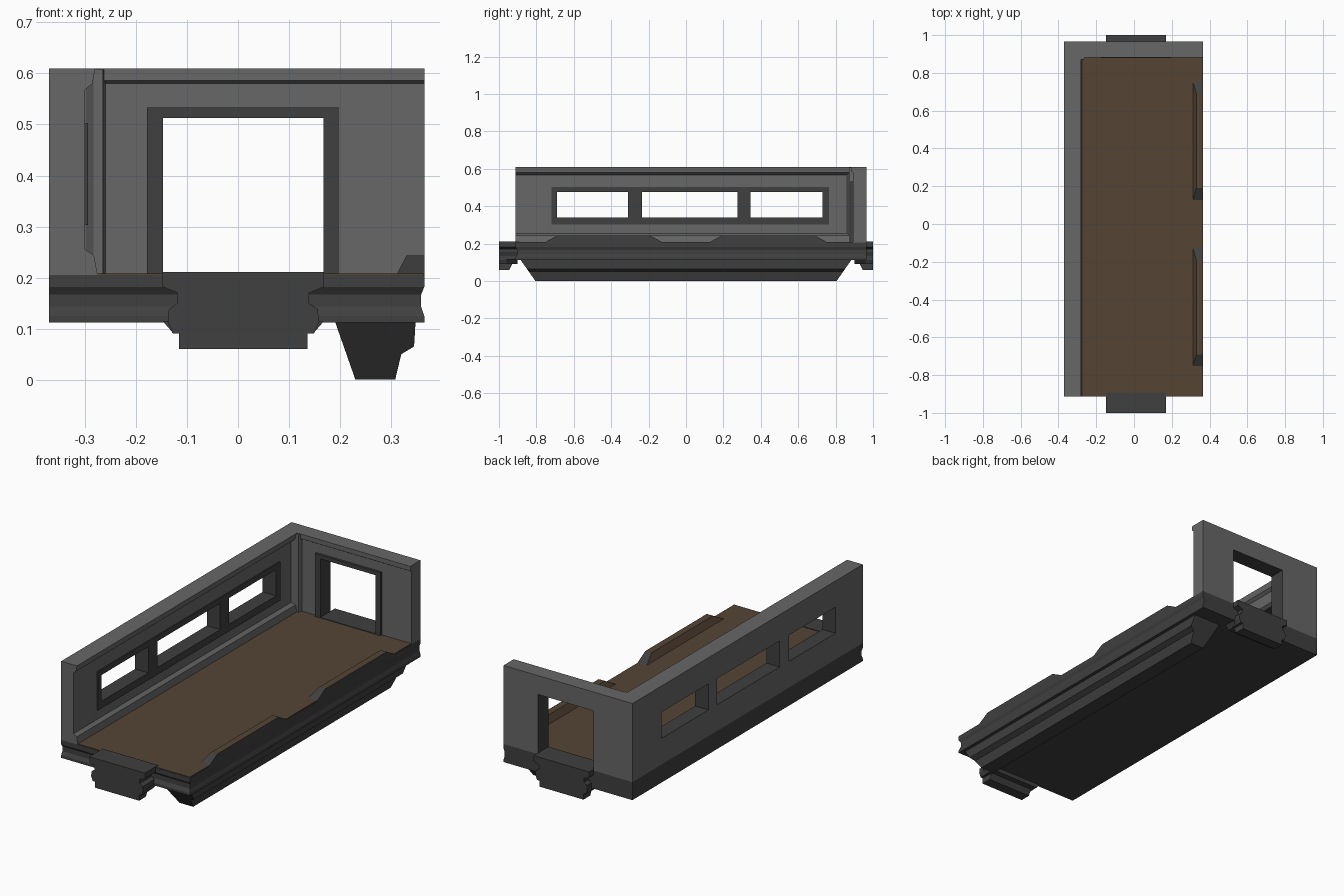
import bpy, bmesh
from mathutils import Vector

if "Cube" in bpy.data.objects:
    bpy.data.objects.remove(bpy.data.objects["Cube"])


def material(name, rgb):
    m = bpy.data.materials.new(name)
    m.diffuse_color = (*rgb, 1)
    m.use_nodes = True
    m.node_tree.nodes["Principled BSDF"].inputs["Base Color"].default_value = m.diffuse_color
    return m


WALL = material("wall grey", (0.135, 0.135, 0.135))
DARK = material("dark grey", (0.05, 0.05, 0.05))
BROWN = material("floor brown", (0.09, 0.058, 0.036))


def loft(name, rings, *mats):
    """Skin matching rings of points and cap both ends."""
    bm = bmesh.new()
    vs = [[bm.verts.new(p) for p in r] for r in rings]
    n = len(rings[0])
    for a, b in zip(vs, vs[1:]):
        for i in range(n):
            j = (i + 1) % n
            bm.faces.new((a[i], a[j], b[j], b[i]))
    bm.faces.new(vs[0])
    bm.faces.new(vs[-1])
    bmesh.ops.recalc_face_normals(bm, faces=bm.faces)
    me = bpy.data.meshes.new(name)
    bm.to_mesh(me)
    bm.free()
    for m in mats:
        me.materials.append(m)
    ob = bpy.data.objects.new(name, me)
    bpy.context.collection.objects.link(ob)
    return ob


def rect(x0, x1, y0, y1, z):
    return [(x0, y0, z), (x1, y0, z), (x1, y1, z), (x0, y1, z)]


def box(name, x0, x1, y0, y1, z0, z1, mat):
    return loft(name, [rect(x0, x1, y0, y1, z) for z in (z0, z1)], mat)


def paint(ob, rule, index=1):
    for f in ob.data.polygons:
        f.material_index = index if rule(f.center, f.normal) else 0


def cut(ob, cutter):
    mod = ob.modifiers.new("opening", 'BOOLEAN')
    mod.operation = 'DIFFERENCE'
    mod.solver = 'EXACT'
    mod.object = cutter
    bpy.context.view_layer.objects.active = ob
    bpy.ops.object.modifier_apply(modifier=mod.name)
    bpy.data.objects.remove(cutter)


X0, X1, Y0, Y1 = -0.37, 0.365, -0.912, 0.965

# base slab with a shallow groove along the front and right edges
groove = [(0.112, 0), (0.125, 0), (0.143, 1), (0.167, 1), (0.182, 0), (0.205, 0)]
loft("base_slab", [rect(X0, X1 - 0.006 * g, Y0 + 0.01 * g, Y1, z) for z, g in groove], DARK)

# floor
box("floor", -0.29, 0.363, Y0 + 0.002, 0.9, 0.2, 0.208, BROWN)

# underside skirt on the right, ends slanting inwards
skirt = [(0.19, 0.114), (0.23, 0), (0.308, 0), (0.32, 0.05), (0.345, 0.065), (0.348, 0.114)]
loft("side_skirt", [[(x, s * (0.805 + 0.08 * z / 0.114), z) for x, z in skirt]
                    for s in (-1, 1)], DARK)

# doorway couplers at both ends: z, half width, outer y, inner y
steps = [(0.06, 0.126, 1.0, 0.945), (0.09, 0.126, 1.0, 0.93), (0.091, 0.139, 1.0, 0.93),
         (0.113, 0.148, 1.0, 0.905), (0.138, 0.146, 1.0, 0.89), (0.15, 0.129, 1.0, 0.89),
         (0.17, 0.129, 1.0, 0.89), (0.182, 0.158, 1.0, 0.885), (0.211, 0.158, 1.0, 0.88)]
for s, label in ((-1, "front"), (1, "back")):
    loft(label + "_coupler",
         [rect(0.0105 - w, 0.0105 + w, s * (a if s > 0 else b + 0.012 * (z > 0.14)),
               s * (b if s > 0 else a), z) for z, w, a, b in steps], DARK)
    # flared chamfer beside the coupler
    y0, y1 = sorted((s * 0.9, s * 0.96))
    loft(label + "_coupler_bracket", [rect(-0.126, 0.147, y0, y1, 0.09),
                                      rect(-0.147, 0.168, y0, y1, 0.114)], DARK)

# raised kerbs on the right edge
for a, b in ((-0.76, -0.12), (0.12, 0.76)):
    kerb = loft("kerb", [rect(0.31, X1, a, b, 0.204),
                         rect(0.33, X1, a + 0.07, b - 0.07, 0.243)], DARK, BROWN)
    paint(kerb, lambda c, n: n.x < -0.5 or n.z > 0.95)

# left wall with three windows
profile = [(X0, 0.205), (X0, 0.61), (-0.28, 0.61), (-0.285, 0.58), (-0.30, 0.568),
           (-0.30, 0.255), (-0.282, 0.243), (-0.275, 0.205)]
left = loft("left_wall", [[(x, y, z) for x, z in profile] for y in (Y0, Y1)], WALL, DARK)
windows = [(-0.69, -0.31), (-0.235, 0.275), (0.345, 0.73)]
for a, b in windows:
    cut(left, box("window_cutter", -0.5, -0.2, a, b, 0.34, 0.475, DARK))
paint(left, lambda c, n: abs(n.x) < 0.5 and 0.3 < c.z < 0.5 and -0.75 < c.y < 0.8)

# window frame and posts on the inside
F0, F1 = -0.302, -0.294
box("window_frame_bottom", F0, F1, -0.72, 0.765, 0.303, 0.34, DARK)
box("window_frame_top", F0, F1, -0.72, 0.765, 0.475, 0.503, DARK)
for a, b in ((-0.72, -0.69), (-0.31, -0.235), (0.275, 0.345), (0.73, 0.765)):
    box("window_post", F0, F1, a, b, 0.34, 0.475, DARK)

# back wall with doorway
profile = [(Y1, 0.205), (Y1, 0.61), (0.882, 0.61), (0.882, 0.586), (0.892, 0.58), (0.892, 0.205)]
back = loft("back_wall", [[(x, y, z) for y, z in profile] for x in (-0.32, X1)], WALL, DARK)
cut(back, box("door_cutter", -0.147, 0.168, 0.8, 1.1, 0.1, 0.513, DARK))
paint(back, lambda c, n: abs(n.y) < 0.5 and 0.2 < c.z < 0.53 and -0.16 < c.x < 0.18)

# door frame on the inside
box("door_frame_top", -0.178, 0.197, 0.88, 0.894, 0.513, 0.533, DARK)
box("door_frame_left", -0.178, -0.147, 0.88, 0.894, 0.205, 0.513, DARK)
box("door_frame_right", 0.168, 0.197, 0.88, 0.894, 0.205, 0.513, DARK)

# corner pillar between the walls
corner = [(-0.31, 0.9), (-0.31, 0.862), (-0.298, 0.862), (-0.283, 0.872),
          (-0.265, 0.872), (-0.257, 0.9)]
loft("corner_pillar", [[(x, y, z) for x, y in corner] for z in (0.205, 0.608)], WALL)
